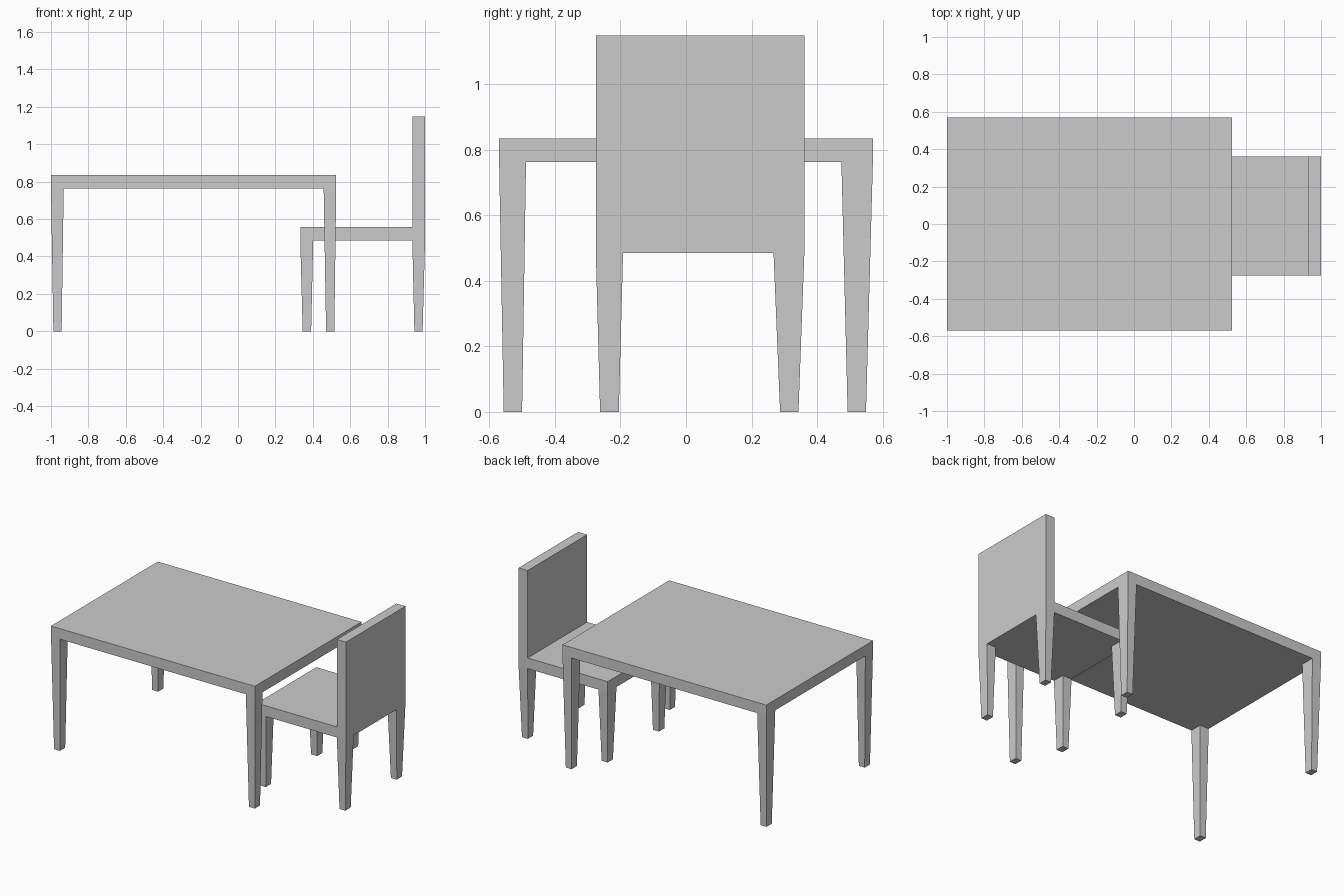
import bpy, bmesh
from math import radians

if "Cube" in bpy.data.objects:
    bpy.data.objects.remove(bpy.data.objects["Cube"])


def furniture(name, xs, ys, feet_x, feet_y, z_under, z_top, back_top=None):
    """Slab with four tapered corner legs, and optionally a back rest along +x.
    xs, ys: outer and inner leg lines; feet_x, feet_y: the same lines at the floor."""
    bm = bmesh.new()

    # slab
    bmesh.ops.create_cube(bm, size=1)
    for v in bm.verts:
        v.co = (xs[3] if v.co.x > 0 else xs[0],
                ys[3] if v.co.y > 0 else ys[0],
                z_top if v.co.z > 0 else z_under)

    # cut along the inner leg lines
    for axis, lines in ((0, xs), (1, ys)):
        for c in lines[1:3]:
            p, n = [0, 0, 0], [0, 0, 0]
            p[axis], n[axis] = c, 1
            bmesh.ops.bisect_plane(bm, geom=bm.verts[:] + bm.edges[:] + bm.faces[:],
                                   plane_co=p, plane_no=n)
    bm.normal_update()

    # back rest raised from the rear strip of the seat
    if back_top:
        strip = [f for f in bm.faces if f.normal.z > 0.9
                 and f.calc_center_median().x > xs[2]]
        new = bmesh.ops.extrude_face_region(bm, geom=strip)["geom"]
        for v in new:
            if isinstance(v, bmesh.types.BMVert):
                v.co.z = back_top
        bm.normal_update()

    # tapered legs drawn down from the corner squares
    def corner(f):
        c = f.calc_center_median()
        return (f.normal.z < -0.9 and not xs[1] < c.x < xs[2]
                and not ys[1] < c.y < ys[2])

    legs = bmesh.ops.extrude_discrete_faces(bm, faces=[f for f in bm.faces if corner(f)])
    for f in legs["faces"]:
        for v in f.verts:
            i = min(range(4), key=lambda k: abs(xs[k] - v.co.x))
            j = min(range(4), key=lambda k: abs(ys[k] - v.co.y))
            v.co = (feet_x[i], feet_y[j], 0)

    # merge the flat areas back into clean faces
    bmesh.ops.dissolve_limit(bm, angle_limit=radians(0.3), verts=bm.verts[:], edges=bm.edges[:])
    bmesh.ops.recalc_face_normals(bm, faces=bm.faces[:])
    mesh = bpy.data.meshes.new(name)
    bm.to_mesh(mesh)
    bm.free()
    obj = bpy.data.objects.new(name, mesh)
    bpy.context.collection.objects.link(obj)
    return obj


furniture("table",
          xs=(-1.0, -0.932, 0.458, 0.525), ys=(-0.57, -0.488, 0.474, 0.57),
          feet_x=(-0.987, -0.943, 0.471, 0.515), feet_y=(-0.556, -0.50, 0.493, 0.549),
          z_under=0.763, z_top=0.835)

furniture("chair",
          xs=(0.333, 0.402, 0.932, 1.0), ys=(-0.275, -0.192, 0.267, 0.361),
          feet_x=(0.346, 0.391, 0.943, 0.987), feet_y=(-0.262, -0.205, 0.287, 0.343),
          z_under=0.485, z_top=0.557, back_top=1.148)
